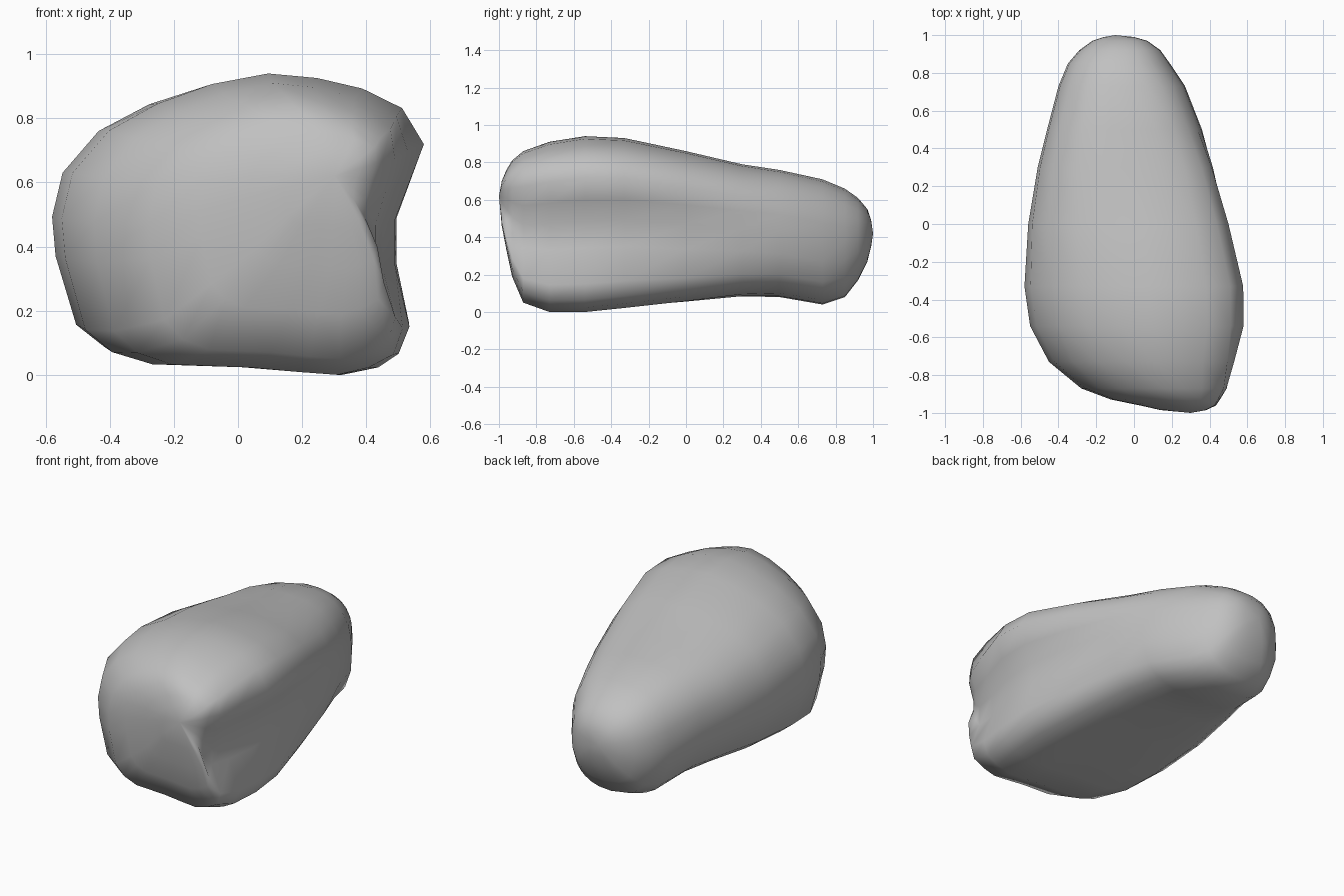
import bpy
import bmesh
import math

default_cube = bpy.data.objects.get("Cube")
if default_cube:
    bpy.data.objects.remove(default_cube, do_unlink=True)

# Single stone colour
stone_grey = bpy.data.materials.new("stone grey")
stone_grey.use_nodes = True
colour = (0.53, 0.53, 0.53, 1.0)
stone_grey.diffuse_color = colour
shader = stone_grey.node_tree.nodes["Principled BSDF"]
shader.inputs["Base Color"].default_value = colour
shader.inputs["Roughness"].default_value = 0.9

# Unit cross-section of the heavy end, with a groove down the +x flank
SECTION = [
    (1, .53), (.88, .77), (.66, .9), (.41, .97), (.14, 1), (-.17, .93),
    (-.47, .8), (-.74, .62), (-.94, .34), (-1, .04), (-.98, -.23),
    (-.87, -.7), (-.72, -.85), (-.5, -.93), (0, -.95), (.3, -.98),
    (.55, -1), (.75, -.95), (.86, -.86), (.92, -.68), (.84, -.27),
    (.84, .03), (.92, .28),
]

# Stations from front to back: y, left and right limits, bottom and top limits
STATIONS = [
    (-.985, .14, .38, .46, .7),
    (-.96, .03, .43, .33, .76),
    (-.93, -.12, .45, .19, .81),
    (-.87, -.28, .49, .05, .86),
    (-.73, -.45, .53, 0, .91),
    (-.54, -.55, .58, 0, .94),
    (-.33, -.58, .58, .02, .93),
    (0, -.56, .51, .05, .86),
    (.3, -.51, .43, .08, .79),
    (.5, -.46, .36, .08, .76),
    (.73, -.4, .27, .04, .71),
    (.85, -.35, .19, .08, .66),
    (.92, -.29, .14, .17, .61),
    (.97, -.22, .07, .27, .55),
    (.99, -.16, 0, .35, .49),
]
FRONT_TIP = (.3, -1, .62)
BACK_TIP = (-.1, 1, .42)


def rounded(u, v, power):
    """Project a section point onto a plain rounded outline."""
    radius = (abs(u) ** power + abs(v) ** power) ** (1 / power)
    return u / radius, v / radius


def make_ring(bm, station):
    """One outline; the groove fades and the shape rounds off towards the back."""
    y, left, right, bottom, top = station
    fade = min(1, max(0, (y + .4) / .9))
    power = 3.1 - .7 * max(0, y)
    flare = max(0, -.54 - y) / 4
    ring = []
    for u, v in SECTION:
        ru, rv = rounded(u, v, power)
        # The lips either side of the groove stand out at the front
        if u > .8 and abs(v) > .6:
            u += flare
        u += (ru - u) * fade
        v += (rv - v) * fade
        x = (left + right) / 2 + u * (right - left) / 2
        z = (bottom + top) / 2 + v * (top - bottom) / 2
        ring.append(bm.verts.new((x, y, z)))
    return ring


def cap(bm, ring, tip):
    """Close an end with a fan to its tip."""
    point = bm.verts.new(tip)
    for a, b in zip(ring, ring[1:] + ring[:1]):
        bm.faces.new((a, b, point))


# Boulder body lofted through the stations
bm = bmesh.new()
rings = [make_ring(bm, station) for station in STATIONS]
for near, far in zip(rings, rings[1:]):
    for i in range(len(near)):
        j = (i + 1) % len(near)
        bm.faces.new((near[i], near[j], far[j], far[i]))
cap(bm, rings[0], FRONT_TIP)
cap(bm, rings[-1], BACK_TIP)
bmesh.ops.recalc_face_normals(bm, faces=bm.faces[:])

mesh = bpy.data.meshes.new("boulder")
bm.to_mesh(mesh)
bm.free()
mesh.materials.append(stone_grey)
boulder = bpy.data.objects.new("boulder", mesh)
bpy.context.collection.objects.link(boulder)

# Smooth shading that keeps only very sharp creases
bpy.ops.object.select_all(action="DESELECT")
boulder.select_set(True)
bpy.context.view_layer.objects.active = boulder
bpy.ops.object.shade_smooth_by_angle(angle=math.radians(70))
